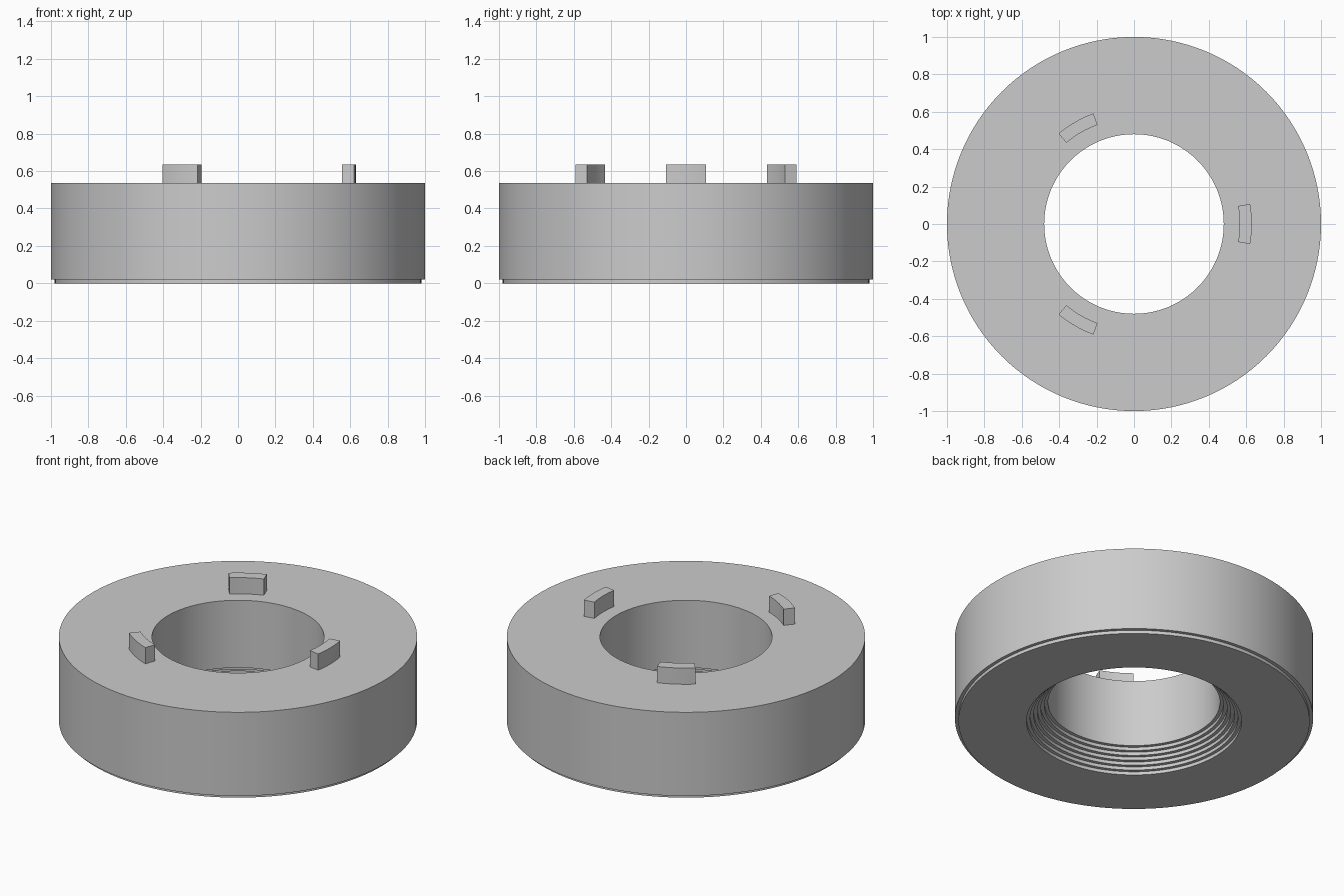
import bpy, bmesh
from math import radians, cos, sin, tau

cube = bpy.data.objects.get("Cube")
if cube:
    bpy.data.objects.remove(cube, do_unlink=True)

SEGMENTS = 128
STEP = 0.02          # layer height and ledge width
TOP = 0.535
OUTER, BORE = 1.0, 0.48
STEPS = 6

grey = bpy.data.materials.new("light grey")
grey.use_nodes = True
colour = (0.6, 0.6, 0.6, 1)
grey.diffuse_color = colour
grey.node_tree.nodes["Principled BSDF"].inputs["Base Color"].default_value = colour


def finish(name, bm):
    """Turn a bmesh into a smooth-shaded object with sharp edges kept."""
    bmesh.ops.recalc_face_normals(bm, faces=bm.faces)
    mesh = bpy.data.meshes.new(name)
    bm.to_mesh(mesh)
    bm.free()
    mesh.materials.append(grey)
    obj = bpy.data.objects.new(name, mesh)
    bpy.context.collection.objects.link(obj)
    bpy.ops.object.select_all(action="DESELECT")
    obj.select_set(True)
    bpy.context.view_layer.objects.active = obj
    bpy.ops.object.shade_smooth_by_angle(angle=radians(30))
    return obj


def sweep(name, profile, start, end, count, closed):
    """Sweep a closed (radius, height) profile around the z axis."""
    bm = bmesh.new()
    rings = []
    for i in range(count if closed else count + 1):
        a = start + (end - start) * i / count
        rings.append([bm.verts.new((r * cos(a), r * sin(a), z)) for r, z in profile])
    n = len(profile)
    for i in range(count):
        here, after = rings[i], rings[(i + 1) % len(rings)]
        for j in range(n):
            k = (j + 1) % n
            bm.faces.new((here[j], after[j], after[k], here[k]))
    if not closed:
        bm.faces.new(rings[0])
        bm.faces.new(rings[-1])
    return finish(name, bm)


# Ring body: rebated lower rim, and a bore widening in steps to the underside
body = [(BORE, TOP), (OUTER, TOP), (OUTER, STEP), (OUTER - STEP, STEP), (OUTER - STEP, 0)]
for i in range(STEPS):
    r = BORE + STEP * (STEPS - i)
    body += [(r, STEP * i), (r, STEP * (i + 1))]
body.append((BORE, STEP * STEPS))
sweep("ring_body", body, 0, tau, SEGMENTS, True)

# Three curved locating tabs on the top face
tab = [(0.565, TOP), (0.63, TOP), (0.63, TOP + 0.1), (0.565, TOP + 0.1)]
half = radians(9.8)
for i, name in enumerate(("left_tab", "back_right_tab", "front_right_tab")):
    middle = tau * i / 3
    sweep(name, tab, middle - half, middle + half, 8, False)
